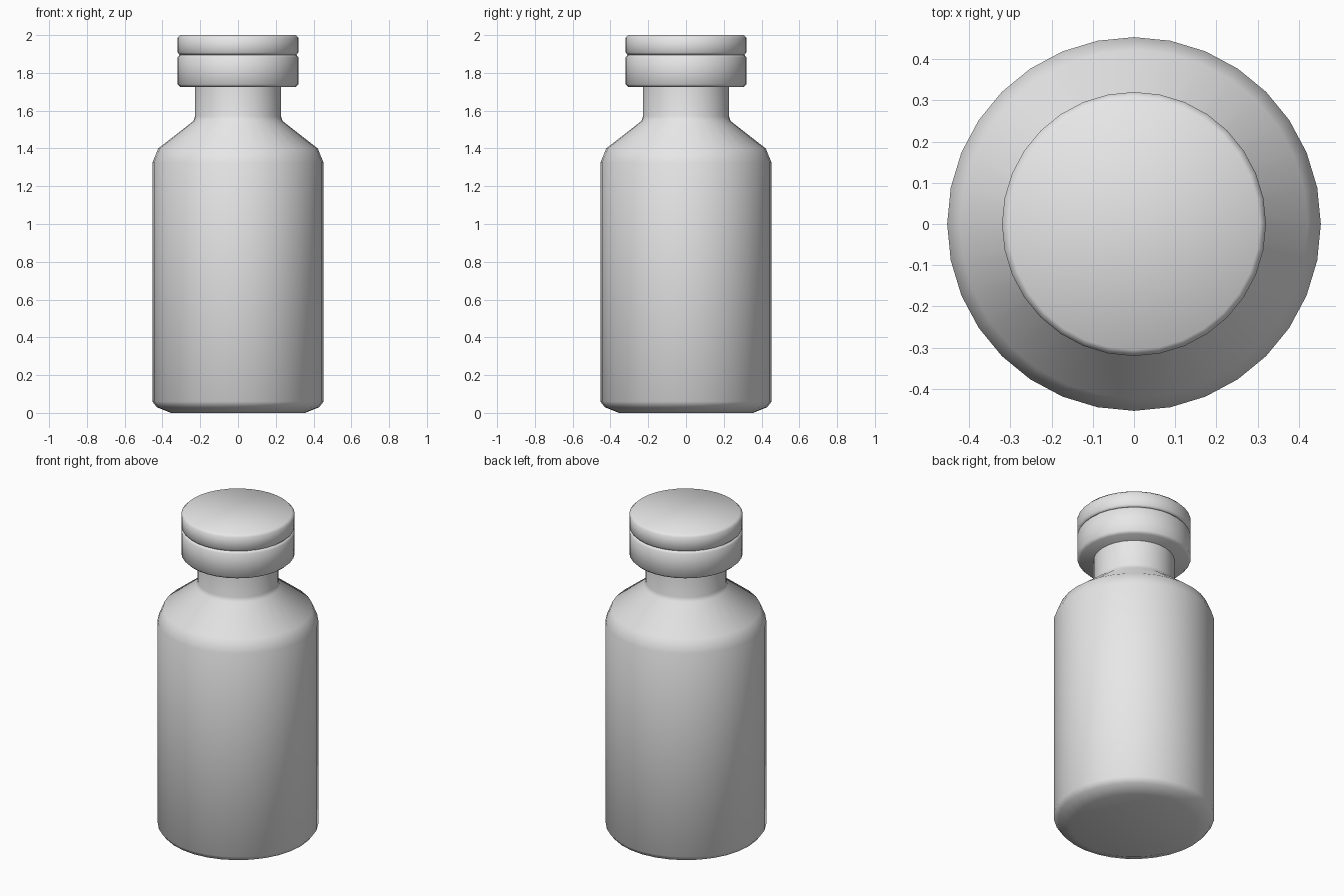
import bpy, bmesh, math

SIDES = 32

cube = bpy.data.objects.get("Cube")
if cube:
    bpy.data.objects.remove(cube, do_unlink=True)

grey = bpy.data.materials.new("plain_grey")
grey.use_nodes = True
colour = (0.8, 0.8, 0.8, 1)
grey.diffuse_color = colour
grey.node_tree.nodes["Principled BSDF"].inputs["Base Color"].default_value = colour


def lathe(name, profile):
    """Turn (radius, height) points, bottom to top, into a closed round part."""
    bm = bmesh.new()
    rings = []
    for r, z in profile:
        angles = [math.tau * i / SIDES for i in range(SIDES)]
        rings.append([bm.verts.new((r * math.cos(a), r * math.sin(a), z)) for a in angles])
    for low, high in zip(rings, rings[1:]):
        for i in range(SIDES):
            j = (i + 1) % SIDES
            bm.faces.new((low[i], low[j], high[j], high[i]))
    bm.faces.new(rings[0][::-1])
    bm.faces.new(rings[-1])
    mesh = bpy.data.meshes.new(name)
    bm.to_mesh(mesh)
    bm.free()
    mesh.materials.append(grey)
    obj = bpy.data.objects.new(name, mesh)
    bpy.context.collection.objects.link(obj)
    bpy.ops.object.select_all(action="DESELECT")
    obj.select_set(True)
    bpy.context.view_layer.objects.active = obj
    bpy.ops.object.shade_smooth_by_angle(angle=math.radians(60))
    return obj


# Bottle with chamfered base, sloping shoulder and straight neck
lathe("bottle_body", [
    (0.355, 0.0), (0.43, 0.03), (0.453, 0.06),
    (0.453, 1.325), (0.422, 1.40),
    (0.236, 1.545), (0.228, 1.57), (0.228, 1.76),
])

# Crimped collar around the neck
lathe("cap_collar", [
    (0.305, 1.725), (0.32, 1.74), (0.32, 1.882), (0.309, 1.896),
])

# Flat lid on top of the collar
lathe("cap_lid", [
    (0.309, 1.896), (0.32, 1.908), (0.32, 1.985), (0.305, 2.0),
])
